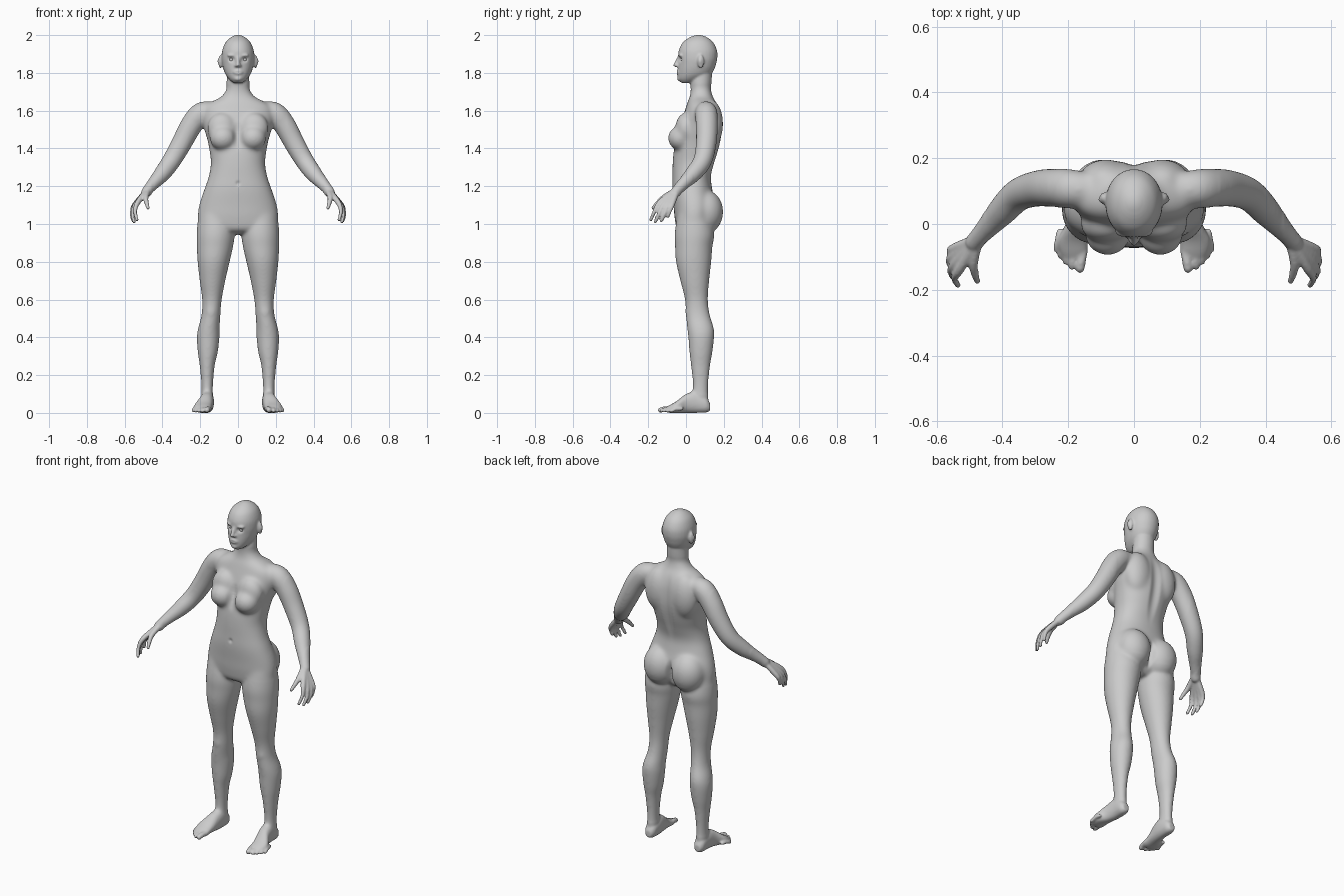
import bpy, bmesh, math
from mathutils import Vector, Matrix

bm = bmesh.new()
N = 32


def spline(rows, steps=5):
    """Catmull-Rom interpolation of tuples of any length."""
    out = []
    for i in range(len(rows) - 1):
        a, b, c, d = rows[max(i - 1, 0)], rows[i], rows[i + 1], rows[min(i + 2, len(rows) - 1)]
        for k in range(steps):
            t = k / steps
            out.append([0.5 * (2 * q + (r - p) * t + (2 * p - 5 * q + 4 * r - s) * t * t
                        + (3 * q - p - 3 * r + s) * t ** 3) for p, q, r, s in zip(a, b, c, d)])
    return out + [list(rows[-1])]


def skin(rings):
    """Closed surface through rings of points."""
    vs = [[bm.verts.new(p) for p in ring] for ring in rings]
    for a, b in zip(vs, vs[1:]):
        for i in range(N):
            j = (i + 1) % N
            bm.faces.new((a[i], a[j], b[j], b[i]))
    bm.faces.new(vs[0][::-1])
    bm.faces.new(vs[-1])


def sections(rows, along='z', power=0.9):
    """Rows of (position, centre x, half width, low, high) lofted along z or y."""
    rings = []
    for pos, cx, hw, lo, hi in spline(rows):
        ring = []
        for i in range(N):
            c, s = math.cos(i * math.tau / N), math.sin(i * math.tau / N)
            u = cx + hw * math.copysign(abs(c) ** power, c)
            v = (lo + hi) / 2 + (hi - lo) / 2 * math.copysign(abs(s) ** power, s)
            ring.append((u, v, pos) if along == 'z' else (u, pos, v))
        rings.append(ring)
    skin(rings)


def ball(c, r):
    m = Matrix.Translation(c) @ Matrix.Diagonal((*r, 1))
    bmesh.ops.create_uvsphere(bm, u_segments=24, v_segments=16, radius=1, matrix=m)


def tube(rows):
    """Round limb through rows of (x, y, z, radius) with rounded ends."""
    pts = spline(rows)
    rings = []
    for i, p in enumerate(pts):
        d = Vector(pts[min(i + 1, len(pts) - 1)][:3]) - Vector(pts[max(i - 1, 0)][:3])
        q = d.to_track_quat('Z', 'Y')
        rings.append([Vector(p[:3]) + q @ Vector((p[3] * math.cos(k * math.tau / N),
                      p[3] * math.sin(k * math.tau / N), 0)) for k in range(N)])
    skin(rings)
    for p in (pts[0], pts[-1]):
        ball(p[:3], (p[3] * 0.99,) * 3)


# leg
sections([(1.05, .115, .095, -.045, .13), (.95, .118, .101, -.06, .15), (.88, .122, .096, -.058, .14),
          (.80, .129, .085, -.053, .134), (.70, .135, .068, -.03, .123), (.60, .138, .052, -.006, .116),
          (.52, .143, .050, -.001, .126), (.45, .154, .057, .006, .147), (.40, .158, .060, .012, .149),
          (.32, .160, .053, .018, .140), (.25, .163, .040, .026, .128), (.15, .163, .031, .036, .118),
          (.08, .163, .031, .03, .118), (.03, .163, .031, .02, .118)], power=1)
ball((.143, .03, .535), (.034, .035, .045))
# foot
sections([(.128, .163, .018, .012, .05), (.105, .163, .032, .002, .085), (.05, .163, .036, 0, .115),
          (0, .170, .038, 0, .10), (-.05, .186, .047, 0, .062), (-.085, .184, .043, 0, .042),
          (-.105, .180, .032, .004, .03)], along='y')
for x, y, r in ((.164, -.135, .0145), (.189, -.130, .0105), (.207, -.115, .010),
                (.223, -.097, .010), (.236, -.077, .010)):
    tube([(x - .010, y + .055, .022, r), (x - .003, y + .02, .020, r), (x, y, r, r)])
# arm
tube([(.12, .105, 1.60, .045), (.19, .107, 1.588, .060), (.245, .110, 1.525, .059), (.297, .107, 1.43, .055),
      (.352, .088, 1.335, .050), (.400, .040, 1.268, .045), (.440, -.005, 1.222, .035),
      (.470, -.038, 1.188, .029), (.485, -.055, 1.168, .028)])
# hand: each finger runs from the wrist so that together they form the palm
for knuckle, mid, tip in (((.528, -.135, 1.118), (.545, -.165, 1.070), (.535, -.186, 1.022)),
                          ((.540, -.116, 1.104), (.557, -.142, 1.055), (.550, -.163, 1.011)),
                          ((.546, -.095, 1.098), (.562, -.113, 1.055), (.556, -.131, 1.016)),
                          ((.546, -.073, 1.103), (.560, -.085, 1.070), (.556, -.096, 1.040))):
    tube([(.475, -.045, 1.183, .016), (*knuckle, .0145), (*mid, .0108), (*tip, .0092)])
tube([(.475, -.050, 1.180, .016), (.488, -.115, 1.142, .0150), (.484, -.150, 1.112, .012), (.476, -.174, 1.085, .0095)])
# breast, buttock, shoulder blade
ball((.080, -.030, 1.455), (.070, .066, .066))
ball((.085, -.002, 1.505), (.078, .055, .085))
ball((.092, .105, 1.065), (.098, .093, .115))
ball((.085, .130, 1.53), (.085, .067, .13))
# ear, brow, nostril
ball((.092, .078, 1.860), (.012, .018, .036))
ball((.030, -.026, 1.893), (.028, .014, .009))
ball((.010, -.044, 1.838), (.010, .012, .008))

# mirror everything so far to the other side
dup = bmesh.ops.duplicate(bm, geom=bm.verts[:] + bm.edges[:] + bm.faces[:])
bmesh.ops.scale(bm, vec=(-1, 1, 1), verts=[g for g in dup['geom'] if isinstance(g, bmesh.types.BMVert)])

# torso
sections([(.945, 0, .15, .0, .09), (.97, 0, .20, -.045, .115), (1.03, 0, .214, -.06, .145),
          (1.10, 0, .206, -.066, .155), (1.18, 0, .180, -.073, .14), (1.25, 0, .156, -.072, .132),
          (1.32, 0, .144, -.071, .150), (1.38, 0, .150, -.066, .170), (1.44, 0, .161, -.055, .185),
          (1.50, 0, .178, -.036, .190), (1.57, 0, .190, -.016, .184), (1.62, 0, .178, 0, .170),
          (1.65, 0, .135, .010, .156), (1.675, 0, .088, .02, .142), (1.71, 0, .062, .026, .132)])
# neck
sections([(1.62, 0, .075, .02, .14), (1.70, 0, .063, .024, .132), (1.76, 0, .060, .024, .136),
          (1.84, 0, .055, .04, .14)], power=1)
# head
sections([(1.747, 0, .024, -.025, .03), (1.765, 0, .046, -.041, .085), (1.79, 0, .065, -.044, .130),
          (1.82, 0, .077, -.043, .150), (1.85, 0, .084, -.041, .160), (1.88, 0, .087, -.041, .166),
          (1.92, 0, .083, -.038, .164), (1.96, 0, .067, -.018, .145), (1.985, 0, .043, .014, .117),
          (1.998, 0, .019, .045, .088), (2.001, 0, .006, .06, .07)], power=.97)
# nose, lips, chin
tube([(0, -.033, 1.888, .009), (0, -.046, 1.862, .010), (0, -.056, 1.842, .0115)])
ball((0, -.040, 1.803), (.025, .013, .014))
ball((0, -.033, 1.770), (.022, .014, .014))

bmesh.ops.recalc_face_normals(bm, faces=bm.faces)
mesh = bpy.data.meshes.new("body")
bm.to_mesh(mesh)
bm.free()
body = bpy.data.objects.new("body", mesh)
bpy.context.collection.objects.link(body)

# fuse all parts into one skin
mod = body.modifiers.new("fuse", 'REMESH')
mod.mode = 'VOXEL'
mod.voxel_size = 0.0055
fused = bpy.data.meshes.new_from_object(body.evaluated_get(bpy.context.evaluated_depsgraph_get()))
body.modifiers.clear()
body.data = fused

# blend the joins, strongly on torso and limbs, lightly on head, hands and feet
bm = bmesh.new()
bm.from_mesh(fused)


def relax(verts, times):
    for _ in range(times):
        bmesh.ops.smooth_vert(bm, verts=verts, factor=.5, use_axis_x=True, use_axis_y=True, use_axis_z=True)


relax([v for v in bm.verts if .10 < v.co.z < 1.74 and abs(v.co.x) < .455], 16)
relax([v for v in bm.verts if 1.0 < v.co.z < 1.74 and abs(v.co.x) < .26], 14)

# sculpted hollows: centre, reach, push (mirrored in x)
hollows = [((.034, -.038, 1.871), (.026, .04, .018), (0, .014, 0)),    # eye socket
           ((0, -.050, 1.803), (.030, .04, .008), (0, .006, 0)),       # mouth
           ((.105, .073, 1.862), (.02, .013, .024), (-.007, 0, 0)),    # ear
           ((0, -.072, 1.215), (.013, .04, .016), (0, .010, 0)),       # navel
           ((0, -.060, 1.470), (.035, .08, .09), (0, .012, 0)),        # breastbone
           ((0, .185, 1.42), (.04, .08, .28), (0, -.012, 0)),          # spine
           ((0, .165, 1.04), (.024, .09, .10), (0, -.024, 0))]         # buttock cleft
for v in bm.verts:
    x, y, z = v.co
    for c, r, push in hollows:
        if abs(z - c[2]) < r[2]:
            d = ((abs(x) - c[0]) / r[0]) ** 2 + ((y - c[1]) / r[1]) ** 2 + ((z - c[2]) / r[2]) ** 2
            if d < 1:
                w = (1 - d) ** 2
                v.co += Vector((math.copysign(push[0], x), push[1], push[2])) * w
relax(bm.verts[:], 3)
bm.to_mesh(fused)
bm.free()
fused.shade_smooth()

# eyes
for side, s in (("left", 1), ("right", -1)):
    bpy.ops.mesh.primitive_uv_sphere_add(segments=24, ring_count=16, radius=.014, location=(s * .034, -.0125, 1.871))
    eye = bpy.context.object
    eye.name = side + "_eye"
    eye.data.shade_smooth()
